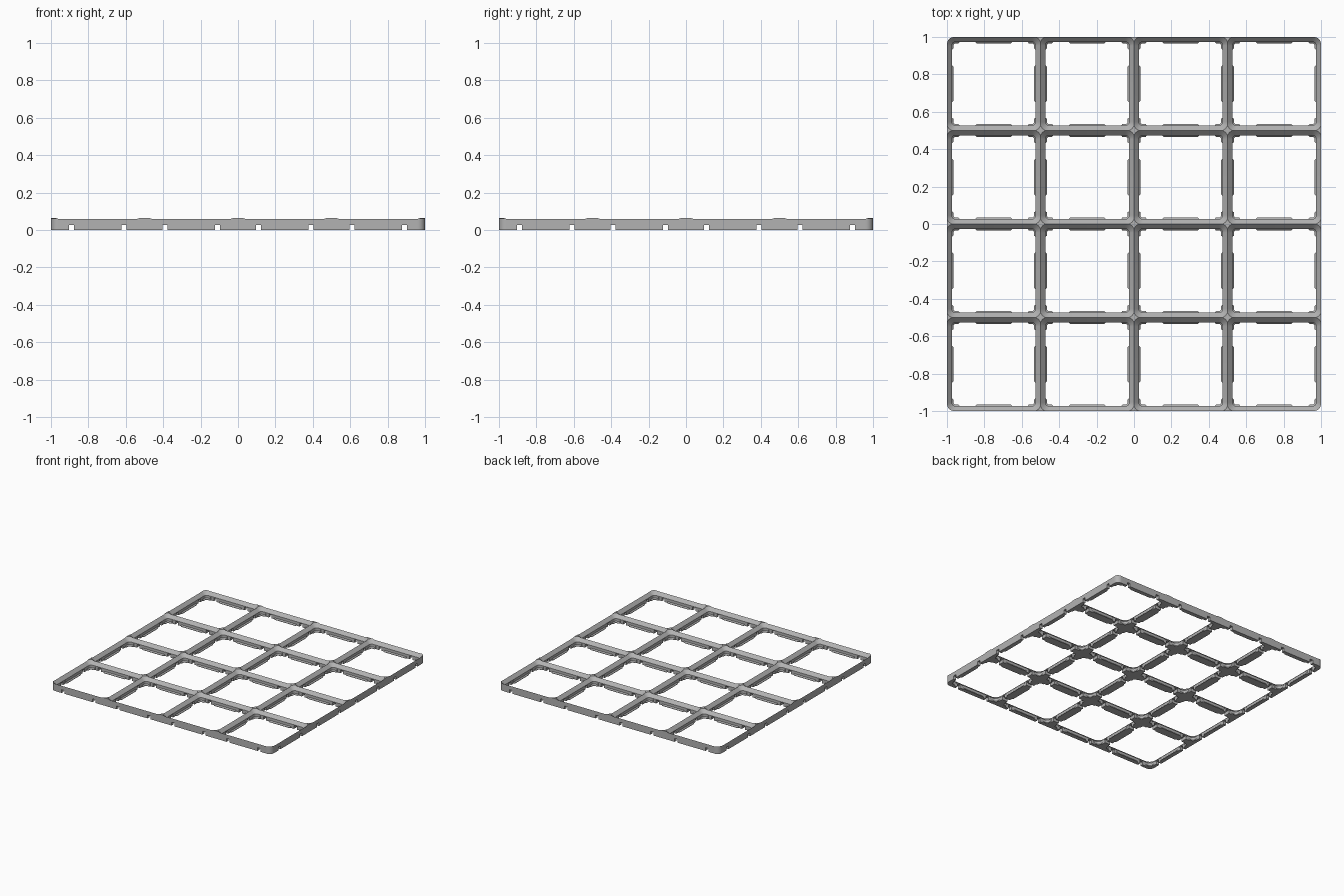
import bpy, bmesh, math
from mathutils import Matrix

if "Cube" in bpy.data.objects:
    bpy.data.objects.remove(bpy.data.objects["Cube"])

CELLS, PITCH = 4, 0.5
TOP = 0.064
CENTRES = [(i - (CELLS - 1) / 2) * PITCH for i in range(CELLS)]


def new_object(name, bm):
    bmesh.ops.recalc_face_normals(bm, faces=bm.faces)
    mesh = bpy.data.meshes.new(name)
    bm.to_mesh(mesh)
    bm.free()
    obj = bpy.data.objects.new(name, mesh)
    bpy.context.collection.objects.link(obj)
    return obj


def rounded_square(half, radius, steps=8):
    points = []
    for corner in range(4):
        mid = math.radians(45 + 90 * corner)
        cx = math.copysign(half - radius, math.cos(mid))
        cy = math.copysign(half - radius, math.sin(mid))
        for s in range(steps + 1):
            a = math.pi / 2 * (corner + s / steps)
            points.append((cx + radius * math.cos(a), cy + radius * math.sin(a)))
    return points


def add_loft(bm, layers, x=0, y=0):
    """Skin a stack of (outline, z) layers and cap both ends."""
    rings = [[bm.verts.new((px + x, py + y, z)) for px, py in outline]
             for outline, z in layers]
    for low, high in zip(rings, rings[1:]):
        for k in range(len(low)):
            n = (k + 1) % len(low)
            bm.faces.new((low[k], low[n], high[n], high[k]))
    bm.faces.new(rings[0][::-1])
    bm.faces.new(rings[-1])


# Solid slab with rounded outer corners
bm = bmesh.new()
slab = rounded_square(1.0, 0.039)
add_loft(bm, [(slab, 0), (slab, TOP)])
grid = new_object("grid_frame", bm)

# Pocket shape: (inset from the cell edge, height)
PROFILE = [(0.034, -0.02), (0.034, 0.0035), (0.0256, 0.0119),
           (0.0256, 0.0334), (0, 0.059), (-0.011, 0.07)]
layers = [(rounded_square(PITCH / 2 - inset, 0.0476 - inset), z)
          for inset, z in PROFILE]
cutters = []
for px in range(2):
    for py in range(2):
        bm = bmesh.new()
        for x in CENTRES[px::2]:
            for y in CENTRES[py::2]:
                add_loft(bm, layers, x, y)
        cutters.append(new_object("pocket_cutter", bm))

# Clip slots: narrow through the walls, flared where they cross the inner lips
SLOT = [(-0.26, 0.013), (-0.2252, 0.013), (-0.2252, 0.04), (-0.213, 0.05)]
SLOT += [(-t, w) for t, w in reversed(SLOT)]
for turn in (0, 90):
    bm = bmesh.new()
    for c in CENTRES:
        for offset in (-0.14, 0.14):
            side = []
            for k, d in enumerate(CENTRES):
                first = 0 if k == 0 else 1
                last = len(SLOT) if k == CELLS - 1 else len(SLOT) - 1
                side += [(w, d + t) for t, w in SLOT[first:last]]
            outline = side + [(-w, t) for w, t in reversed(side)]
            add_loft(bm, [(outline, -0.01), (outline, 0.027)], c + offset)
    bm.transform(Matrix.Rotation(math.radians(turn), 4, "Z"))
    cutters.append(new_object("slot_cutter", bm))

# Cut everything, then keep only the finished frame
for cutter in cutters:
    cutter.hide_render = True
    mod = grid.modifiers.new("cut", "BOOLEAN")
    mod.operation, mod.solver, mod.object = "DIFFERENCE", "EXACT", cutter
graph = bpy.context.evaluated_depsgraph_get()
mesh = bpy.data.meshes.new_from_object(grid.evaluated_get(graph))
grid.modifiers.clear()
grid.data = mesh
mesh.name = "grid_frame"
for cutter in cutters:
    bpy.data.objects.remove(cutter)

# Plain grey plastic
grey = bpy.data.materials.new("grey_plastic")
grey.use_nodes = True
colour = (0.45, 0.45, 0.45, 1)
grey.diffuse_color = colour
grey.node_tree.nodes["Principled BSDF"].inputs["Base Color"].default_value = colour
mesh.materials.clear()
mesh.materials.append(grey)

bpy.ops.object.select_all(action="DESELECT")
grid.select_set(True)
bpy.context.view_layer.objects.active = grid
bpy.ops.object.shade_smooth_by_angle(angle=math.radians(30))
